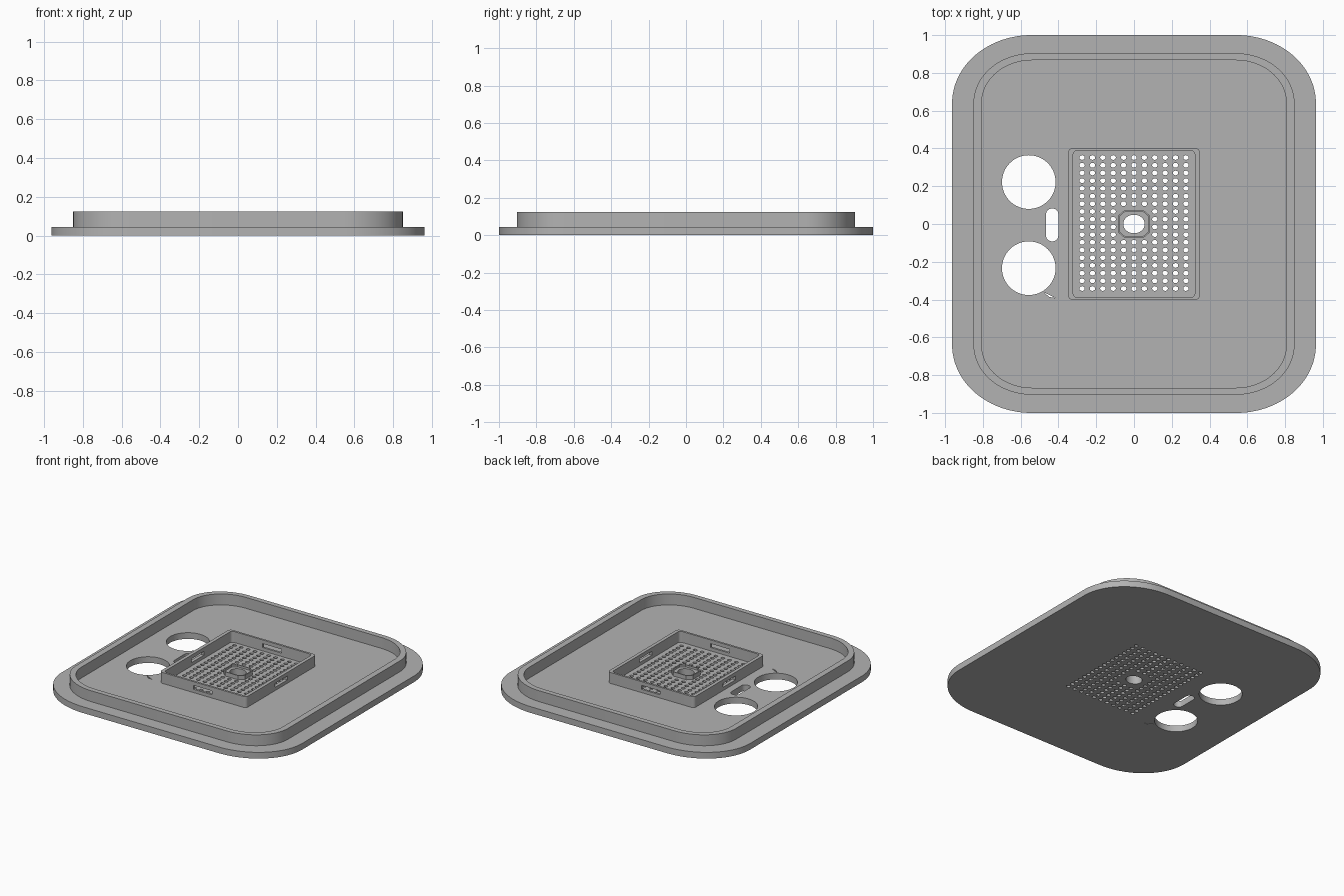
import bpy, bmesh, math

cube = bpy.data.objects.get("Cube")
if cube:
    bpy.data.objects.remove(cube, do_unlink=True)

grey = bpy.data.materials.new("plain_grey")
grey.use_nodes = True
colour = (0.45, 0.45, 0.45, 1)
grey.diffuse_color = colour
grey.node_tree.nodes["Principled BSDF"].inputs["Base Color"].default_value = colour


def ellipse(cx, cy, rx, ry, n):
    return [(cx + rx * math.cos(math.tau * i / n), cy + ry * math.sin(math.tau * i / n))
            for i in range(n)]


def rounded(hx, hy, rx, ry, n=16, cx=0, cy=0):
    """Rounded rectangle outline with elliptical corners of n segments."""
    pts = []
    for q, (sx, sy) in enumerate([(1, 1), (-1, 1), (-1, -1), (1, -1)]):
        for i in range(n + 1):
            a = math.pi / 2 * (q + i / n)
            pts.append((cx + sx * (hx - rx) + rx * math.cos(a),
                        cy + sy * (hy - ry) + ry * math.sin(a)))
    return pts


def finish(obj):
    bpy.ops.object.select_all(action="DESELECT")
    obj.select_set(True)
    bpy.context.view_layer.objects.active = obj
    bpy.ops.object.shade_smooth_by_angle(angle=math.radians(30))


def extrude_outline(name, loops, z0, z1):
    """Extrude an outer loop, with the remaining loops as holes."""
    curve = bpy.data.curves.new(name + "_outline", "CURVE")
    curve.dimensions = "2D"
    curve.fill_mode = "BOTH"
    curve.extrude = (z1 - z0) / 2
    for loop in loops:
        spline = curve.splines.new("POLY")
        spline.points.add(len(loop) - 1)
        for point, (x, y) in zip(spline.points, loop):
            point.co = (x, y, 0, 1)
        spline.use_cyclic_u = True
    temp = bpy.data.objects.new(name + "_outline", curve)
    bpy.context.collection.objects.link(temp)
    graph = bpy.context.evaluated_depsgraph_get()
    mesh = bpy.data.meshes.new_from_object(temp.evaluated_get(graph))
    bpy.data.objects.remove(temp, do_unlink=True)
    bm = bmesh.new()
    bm.from_mesh(mesh)
    bmesh.ops.translate(bm, verts=bm.verts, vec=(0, 0, (z0 + z1) / 2))
    bmesh.ops.remove_doubles(bm, verts=bm.verts, dist=0.0001)
    bmesh.ops.recalc_face_normals(bm, faces=bm.faces)
    bm.to_mesh(mesh)
    bm.free()
    mesh.name = name
    mesh.materials.clear()
    mesh.materials.append(grey)
    obj = bpy.data.objects.new(name, mesh)
    bpy.context.collection.objects.link(obj)
    finish(obj)
    return obj


FLOOR, TOP = 0.045, 0.124

# Base plate with large openings, slot, notch and perforated grille
centre_hole = ellipse(0, 0, 0.057, 0.049, 32)
openings = [
    ellipse(-0.557, 0.222, 0.142, 0.142, 64),
    ellipse(-0.557, -0.234, 0.142, 0.142, 64),
    rounded(0.032, 0.087, 0.031, 0.028, 8, -0.433, -0.005),
    [(-0.475, -0.362), (-0.45, -0.386), (-0.415, -0.392)],
    centre_hole,
]
for col in range(11):
    for row in range(18):
        x, y = (col - 5) * 0.055, (row - 8.5) * 0.0408 + 0.005
        if abs(x) > 0.1 or abs(y) > 0.085:
            openings.append(ellipse(x, y, 0.0145, 0.0125, 12))
extrude_outline("base_plate", [rounded(0.963, 1.0, 0.42, 0.36, 24)] + openings, 0, FLOOR)

# Raised perimeter rim
extrude_outline("perimeter_rim", [rounded(0.85, 0.904, 0.31, 0.265, 24),
                                  rounded(0.807, 0.867, 0.267, 0.228, 24)], FLOOR, TOP)

# Walled tray around the grille
tray = extrude_outline("tray_wall", [rounded(0.347, 0.403, 0.025, 0.022, 6),
                                     rounded(0.322, 0.388, 0.022, 0.02, 6)], FLOOR, TOP)

# Slots through the middle of each tray wall
for size in [(1, 0.14, 0.028), (0.15, 1, 0.028)]:
    bpy.ops.mesh.primitive_cube_add(size=1, location=(0, 0, 0.083))
    cutter = bpy.context.object
    cutter.name = "slot_cutter"
    cutter.scale = size
    cutter.hide_render = True
    bpy.context.view_layer.update()
    cut = tray.modifiers.new("slots", "BOOLEAN")
    cut.operation = "DIFFERENCE"
    cut.solver = "EXACT"
    cut.object = cutter
    bpy.context.view_layer.objects.active = tray
    bpy.ops.object.modifier_apply(modifier=cut.name)
    bpy.data.objects.remove(cutter, do_unlink=True)
finish(tray)

# Chamfered collar and lip around the centre hole
extrude_outline("centre_collar", [rounded(0.078, 0.065, 0.03, 0.026, 1), centre_hole],
                FLOOR, FLOOR + 0.015)
extrude_outline("collar_lip", [rounded(0.086, 0.072, 0.034, 0.029, 1),
                               rounded(0.078, 0.065, 0.03, 0.026, 1)],
                FLOOR, FLOOR + 0.03)
